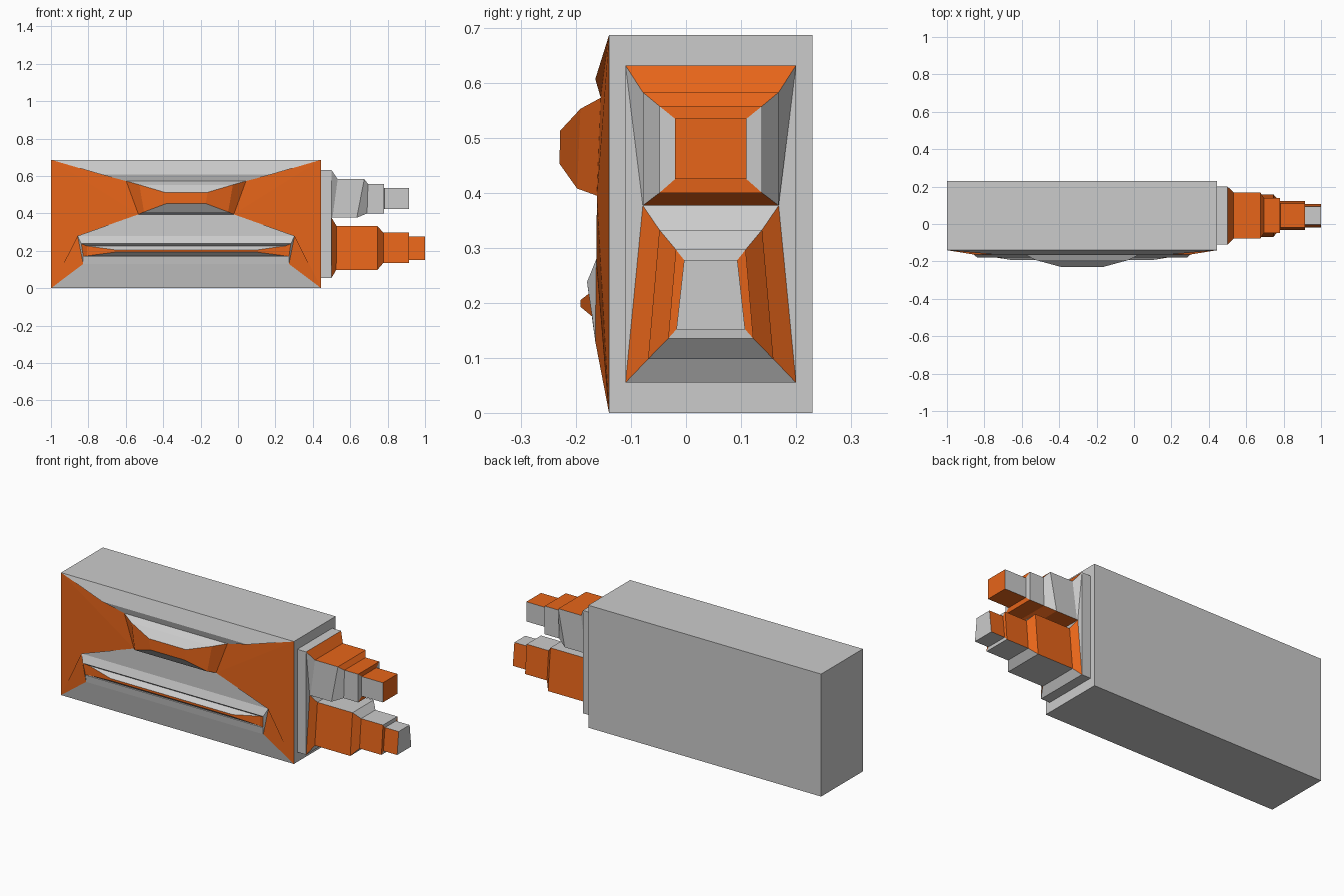
import bpy, bmesh

if "Cube" in bpy.data.objects:
    bpy.data.objects.remove(bpy.data.objects["Cube"])

GREY, ORANGE = 0, 1
mats = []
for name, col in (("grey", (0.6, 0.6, 0.6, 1)), ("orange", (0.8, 0.13, 0.01, 1))):
    m = bpy.data.materials.new(name)
    m.diffuse_color = col
    m.use_nodes = True
    m.node_tree.nodes["Principled BSDF"].inputs["Base Color"].default_value = m.diffuse_color
    mats.append(m)


def add_face(bm, pts, mat):
    f = bm.faces.new([bm.verts.new(p) for p in pts])
    f.material_index = mat


def bridge(bm, a, b, colours):
    """Four quads between two rings; colours = top, right, bottom, left."""
    for i in range(4):
        j = (i + 1) % 4
        add_face(bm, (a[i], a[j], b[j], b[i]), colours[i])


def finish(bm, name):
    bmesh.ops.remove_doubles(bm, verts=bm.verts, dist=0.0005)
    bmesh.ops.recalc_face_normals(bm, faces=bm.faces)
    me = bpy.data.meshes.new(name)
    bm.to_mesh(me)
    bm.free()
    for m in mats:
        me.materials.append(m)
    ob = bpy.data.objects.new(name, me)
    bpy.context.collection.objects.link(ob)
    return ob


CX, HW, H, BACK = -0.2775, 0.7225, 0.687, 0.23


def row(w, y, z):
    return (CX - w, y, z), (CX + w, y, z)


def ring(top, bottom):
    a, b = row(*top), row(*bottom)
    return [a[0], a[1], b[1], b[0]]


# Housing: box with a sculpted front, rows run from top to bottom
bm = bmesh.new()
rows = [(HW, -0.14, H), (0.45, -0.165, 0.607), (0.32, -0.155, 0.573),
        (0.255, -0.162, 0.395), (0.58, -0.163, 0.28), (0.55, -0.165, 0.13),
        (HW, -0.14, 0.0)]
front = ring(rows[0], rows[6])
back = ring((HW, BACK, H), (HW, BACK, 0))
bridge(bm, front, back, [GREY] * 4)
add_face(bm, back, GREY)
for i in (0, 1, 3, 5):
    a, b = row(*rows[i]), row(*rows[i + 1])
    add_face(bm, (a[0], a[1], b[1], b[0]), GREY)
# Slanted orange cheeks on both ends of the front
for side in (0, 1):
    p = [row(*r)[side] for r in rows]
    for t in ((0, 1, 2), (0, 2, 3), (0, 3, 6), (3, 4, 6), (4, 5, 6)):
        add_face(bm, [p[k] for k in t], ORANGE)
# Upper boss
boss = [ring(rows[2], rows[3]),
        ring((0.25, -0.192, 0.553), (0.225, -0.198, 0.408)),
        ring((0.115, -0.229, 0.513), (0.105, -0.23, 0.453))]
# Lower lip, recess and ridge
lip = [ring(rows[4], rows[5]),
       ring((0.56, -0.18, 0.238), (0.55, -0.17, 0.17)),
       ring((0.53, -0.165, 0.226), (0.53, -0.168, 0.173)),
       ring((0.38, -0.192, 0.205), (0.38, -0.192, 0.193))]
for rings in (boss, lip):
    for k in range(len(rings) - 1):
        ends = GREY if rings is lip and k == 0 else ORANGE
        bridge(bm, rings[k], rings[k + 1], [GREY, ends, GREY, ends])
    add_face(bm, rings[-1], ORANGE)
finish(bm, "housing")

YC = 0.045


def prong(name, sections, flat, side):
    """Section: x top, x bottom, z top, z bottom, half depth top, half depth bottom."""
    bm = bmesh.new()
    rings = [[(xt, YC - dt, zt), (xt, YC + dt, zt), (xb, YC + db, zb), (xb, YC - db, zb)]
             for xt, xb, zt, zb, dt, db in sections]
    add_face(bm, rings[0], GREY)
    for a, b in zip(rings, rings[1:]):
        bridge(bm, a, b, [flat, side, flat, side])
    add_face(bm, rings[-1], flat)
    return finish(bm, name)


# Mounting plate on the right end
prong("end_plate", [(0.445, 0.445, 0.632, 0.055, 0.155, 0.155),
                    (0.5, 0.5, 0.632, 0.055, 0.155, 0.155)], GREY, GREY)

# Stepped upper prong
prong("upper_prong", [
    (0.50, 0.50, 0.632, 0.377, 0.155, 0.1235),
    (0.533, 0.505, 0.583, 0.377, 0.1235, 0.1235),
    (0.675, 0.635, 0.583, 0.377, 0.1235, 0.1235),
    (0.695, 0.69, 0.558, 0.40, 0.0935, 0.0935),
    (0.78, 0.78, 0.558, 0.40, 0.0935, 0.0935),
    (0.782, 0.782, 0.535, 0.425, 0.065, 0.065),
    (0.914, 0.914, 0.535, 0.425, 0.065, 0.065)], ORANGE, GREY)

# Stepped lower prong, narrower towards the top
prong("lower_prong", [
    (0.50, 0.50, 0.377, 0.055, 0.1235, 0.155),
    (0.527, 0.525, 0.333, 0.098, 0.0935, 0.114),
    (0.745, 0.745, 0.333, 0.098, 0.0935, 0.114),
    (0.777, 0.777, 0.297, 0.135, 0.0635, 0.0775),
    (0.913, 0.913, 0.297, 0.135, 0.0635, 0.0775),
    (0.915, 0.915, 0.278, 0.152, 0.0485, 0.0625),
    (1.0, 1.0, 0.278, 0.152, 0.0485, 0.0625)], GREY, ORANGE)
